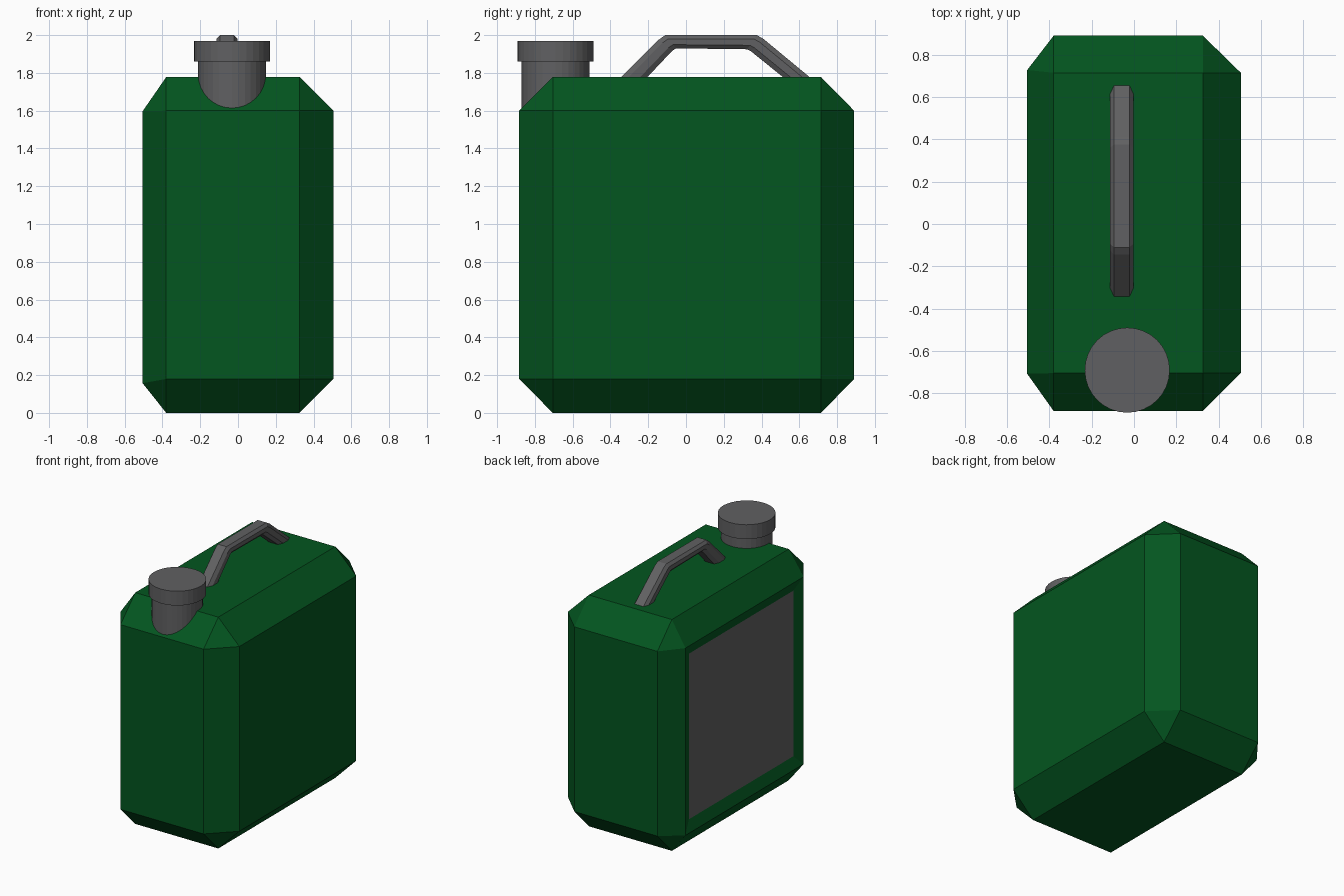
import bpy, bmesh, math

if "Cube" in bpy.data.objects:
    bpy.data.objects.remove(bpy.data.objects["Cube"])


def material(name, rgb):
    m = bpy.data.materials.new(name)
    m.diffuse_color = (*rgb, 1)
    m.use_nodes = True
    m.node_tree.nodes["Principled BSDF"].inputs["Base Color"].default_value = m.diffuse_color
    return m


GREEN = material("dark green", (0.001, 0.092, 0.014))
GREY = material("dark grey", (0.118, 0.118, 0.122))


def finish(bm, name, *mats):
    bmesh.ops.recalc_face_normals(bm, faces=bm.faces[:])
    me = bpy.data.meshes.new(name)
    bm.to_mesh(me)
    bm.free()
    for mat in mats:
        me.materials.append(mat)
    ob = bpy.data.objects.new(name, me)
    bpy.context.collection.objects.link(ob)
    return ob


# Can body: box with wide chamfers, slightly narrower on the label side
bm = bmesh.new()
for left in (True, False):
    for back in (True, False):
        for top in (True, False):
            X, xi = (-0.505, -0.38) if left else (0.505, 0.326)
            Y, yi = (0.89, 0.715) if back else (-0.884, -0.705)
            Z, zi = (1.778, 1.60) if top else (0.0, 0.18)
            ys = (0.728 if back else -0.708) if left else yi
            zs = (1.597 if top else 0.157) if left else zi
            for co in ((X, ys, zs), (xi, Y, zi), (xi, yi, Z)):
                bm.verts.new(co)
bmesh.ops.convex_hull(bm, input=bm.verts[:])
bmesh.ops.dissolve_limit(bm, angle_limit=math.radians(3),
                         verts=bm.verts[:], edges=bm.edges[:])
bmesh.ops.recalc_face_normals(bm, faces=bm.faces[:])

# Grey label panel, sunk into the left side with a sloping rim
panel = min(bm.faces, key=lambda f: f.calc_center_median().x)
bmesh.ops.inset_individual(bm, faces=[panel], thickness=0.118, depth=-0.03)
panel.material_index = 1
finish(bm, "can_body", GREEN, GREY)


# Neck and screw cap
def cylinder(name, r, z0, z1):
    bpy.ops.mesh.primitive_cylinder_add(vertices=32, radius=r, depth=z1 - z0,
                                        location=(-0.032, -0.691, (z0 + z1) / 2))
    ob = bpy.context.object
    ob.name = name
    ob.data.materials.append(GREY)


cylinder("neck", 0.179, 1.60, 1.87)
cylinder("screw_cap", 0.201, 1.86, 1.97)

# Carry handle: chamfered section swept through (outer y, z, inner y, z)
sections = [(-0.38, 1.74, -0.24, 1.74), (-0.145, 1.975, -0.072, 1.918),
            (-0.11, 2.0, -0.052, 1.93), (0.375, 2.0, 0.325, 1.925),
            (0.41, 1.98, 0.343, 1.915), (0.70, 1.74, 0.56, 1.74)]
ring = [(-0.055, 0.28), (-0.037, 0), (0.037, 0), (0.055, 0.28),
        (0.055, 0.72), (0.037, 1), (-0.037, 1), (-0.055, 0.72)]
bm = bmesh.new()
loops = [[bm.verts.new((-0.058 + x, a + (c - a) * t, b + (d - b) * t))
          for x, t in ring] for a, b, c, d in sections]
for p, q in zip(loops, loops[1:]):
    for i in range(8):
        j = (i + 1) % 8
        bm.faces.new((p[i], p[j], q[j], q[i]))
bm.faces.new(loops[0])
bm.faces.new(loops[-1])
finish(bm, "carry_handle", GREY)
